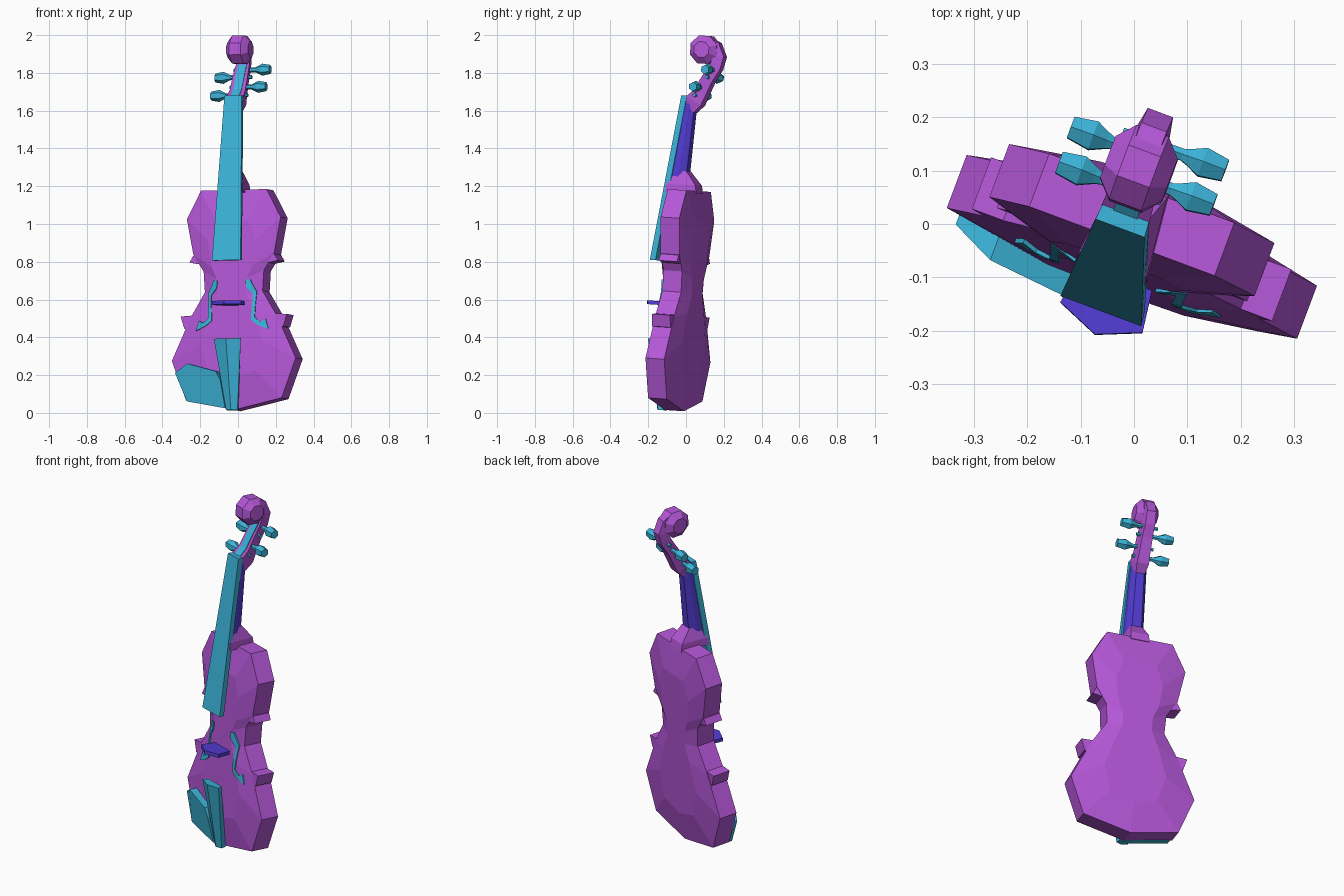
import bpy, bmesh, math
from mathutils import Matrix, Vector
from mathutils.bvhtree import BVHTree

if "Cube" in bpy.data.objects:
    bpy.data.objects.remove(bpy.data.objects["Cube"])

# Local frame: u = width, v = depth (back +), w = height; the violin is yawed and leans back
POSE = (Matrix.Translation((-0.004, -0.0615, 0)) @ Matrix.Rotation(math.radians(-3.84), 4, 'X')
        @ Matrix.Rotation(math.radians(-20.5), 4, 'Z'))


def material(name, rgb):
    m = bpy.data.materials.new(name)
    m.diffuse_color = (*rgb, 1)
    m.use_nodes = True
    m.node_tree.nodes["Principled BSDF"].inputs["Base Color"].default_value = m.diffuse_color
    return m


PURPLE = material("purple", (0.456, 0.095, 0.68))
TEAL = material("teal", (0.045, 0.45, 0.68))
INDIGO = material("indigo", (0.085, 0.045, 0.66))


def loft(name, mat, rings):
    """Skin equal-length rings of (u, v, w) points and cap both ends."""
    bm = bmesh.new()
    rows = [[bm.verts.new(p) for p in r] for r in rings]
    n = len(rows[0])
    for a, b in zip(rows, rows[1:]):
        for i in range(n):
            bm.faces.new((a[i], a[(i + 1) % n], b[(i + 1) % n], b[i]))
    bm.faces.new(rows[0])
    bm.faces.new(rows[-1])
    bmesh.ops.recalc_face_normals(bm, faces=bm.faces)
    me = bpy.data.meshes.new(name)
    bm.to_mesh(me)
    bm.free()
    me.materials.append(mat)
    ob = bpy.data.objects.new(name, me)
    bpy.context.collection.objects.link(ob)
    ob.matrix_world = POSE
    return ob


def slab(name, mat, pts, v0, v1):
    """Extrude a (u, w) outline in depth."""
    return loft(name, mat, [[(u, v, w) for u, w in pts] for v in (v0, v1)])


# Body: ribs with arched front and back
T = 0.053
half = [(0.185, 1.18), (0.265, 1.03), (0.228, 0.84), (0.17, 0.75), (0.163, 0.64),
        (0.245, 0.505), (0.35, 0.28), (0.27, 0.07)]
outline = half + [(0, 0.012)] + [(-u, w) for u, w in reversed(half)]
inner = [(u * 0.5, 0.6 + (w - 0.6) * 0.72) for u, w in outline]
body = loft("body", PURPLE, [[(u, v, w) for u, w in o] for o, v in
                             ((inner, -T - 0.03), (outline, -T), (outline, T), (inner, T + 0.03))])
tree = BVHTree.FromPolygons([v.co for v in body.data.vertices],
                            [p.vertices for p in body.data.polygons])


def front(u, w):
    hit = tree.ray_cast(Vector((u, -1, w)), Vector((0, 1, 0)))[0]
    return hit.y if hit else -T


# Corner blocks and sound holes, mirrored
hole = [(0.08, 0.70), (0.105, 0.70), (0.104, 0.66), (0.133, 0.635), (0.10, 0.65), (0.115, 0.61)]
stem_l = [(0.08, 0.70), (0.083, 0.66), (0.118, 0.62), (0.113, 0.53), (0.112, 0.485), (0.148, 0.458), (0.205, 0.435)]
stem_r = [(0.105, 0.70), (0.112, 0.68), (0.136, 0.635), (0.132, 0.54), (0.132, 0.50), (0.160, 0.475), (0.188, 0.488)]
for s, side in ((-1, "left"), (1, "right")):
    slab("lower_corner_" + side, PURPLE,
         [(s * u, w) for u, w in ((0.2, 0.52), (0.3, 0.515), (0.28, 0.45), (0.2, 0.44))], -T, T * 0.95)
    slab("upper_corner_" + side, PURPLE,
         [(s * u, w) for u, w in ((0.14, 0.78), (0.25, 0.80), (0.23, 0.835), (0.15, 0.85))], -T, T * 0.95)
    rings = []
    for (ua, wa), (ub, wb) in zip(stem_l, stem_r):
        va, vb = front(s * ua, wa), front(s * ub, wb)
        rings.append([(s * ua, va - 0.007, wa), (s * ub, vb - 0.007, wb),
                      (s * ub, vb + 0.002, wb), (s * ua, va + 0.002, wa)])
    loft("sound_hole_" + side, TEAL, rings)

# Bridge
arch = [(-0.07, -0.075), (-0.082, -0.163), (0, -0.197), (0.082, -0.163), (0.07, -0.075)]
loft("bridge", INDIGO, [[(u, v, w) for u, v in arch] for w in (0.565, 0.585)])

# Tailpiece with a ridged front
loft("tailpiece", TEAL, [[(-h, v, w), (0, v - r, w), (h, v, w), (h * 0.8, v + 0.03, w), (-h * 0.8, v + 0.03, w)]
                         for h, v, r, w in ((0.076, -0.15, 0.022, 0.385), (0.032, -0.082, 0.015, 0.01))])

# Chin rest, sloping down to the outer edge
rest = [(-0.325, -0.072, 0.215), (-0.24, -0.115, 0.26), (-0.075, -0.128, 0.215), (-0.05, -0.125, 0.17),
        (-0.035, -0.09, 0.02), (-0.255, -0.08, 0.062)]
loft("chin_rest", TEAL, [rest, [(u, -0.045, w) for u, v, w in rest]])

# Fingerboard
loft("fingerboard", TEAL, [[(-h, v, w), (h, v, w), (h * 0.95, v + 0.03, w), (-h * 0.95, v + 0.03, w)]
                           for h, v, w in ((0.081, -0.166, 0.80), (0.049, -0.063, 1.68))])

# Neck
loft("neck", INDIGO, [[(-h, f, w), (h, f, w), (h * 0.9, (f + b) / 2, w), (h * 0.5, b, w),
                       (-h * 0.5, b, w), (-h * 0.9, (f + b) / 2, w)]
                      for h, f, b, w in ((0.055, -0.095, -0.015, 1.2), (0.044, -0.038, 0.005, 1.64))])

# Heel
loft("heel", PURPLE, [[(-h, f, w), (h, f, w), (h * 0.75, b, w), (-h * 0.75, b, w)]
                      for h, f, b, w in ((0.07, -0.11, 0.06, 1.165), (0.068, -0.105, 0.05, 1.21),
                                         (0.045, -0.085, -0.01, 1.28))])

# Pegbox sweep: (v, w, half width, half thickness)
path = [(-0.015, 1.60, 0.036, 0.022), (0.005, 1.655, 0.048, 0.045), (0.035, 1.70, 0.044, 0.034),
        (0.07, 1.775, 0.042, 0.03), (0.108, 1.84, 0.038, 0.03), (0.125, 1.895, 0.036, 0.028),
        (0.098, 1.95, 0.036, 0.028), (0.05, 1.975, 0.036, 0.025)]
rings, mids = [], []
for i, (v, w, h, t) in enumerate(path):
    a, b = path[max(i - 1, 0)], path[min(i + 1, len(path) - 1)]
    d = Vector((b[0] - a[0], b[1] - a[1])).normalized()
    nv, nw = d.y, -d.x  # points to the back
    rings.append([(-h, v - nv * t, w - nw * t), (h, v - nv * t, w - nw * t),
                  (h * 0.7, v + nv * t, w + nw * t), (-h * 0.7, v + nv * t, w + nw * t)])
    mids.append((v - nv * (t + 0.004), w - nw * (t + 0.004)))
loft("pegbox", PURPLE, rings)

# Pegbox opening: thin strip on the front
loft("pegbox_opening", TEAL, [[(-0.024, v, w), (0.024, v, w), (0.024, v + 0.006, w), (-0.024, v + 0.006, w)]
                              for v, w in mids[1:5]])


def lathe(name, mat, stations, v, w, sides):
    """Turn (u, radius) stations around the width axis."""
    loft(name, mat, [[(u, v + r * math.cos(k), w + r * math.sin(k))
                      for k in ((i + 0.5) * math.tau / sides for i in range(sides))]
                     for u, r in stations])


# Scroll
lathe("scroll", PURPLE, [(-0.062, 0.045), (-0.032, 0.08), (0.032, 0.08), (0.062, 0.045)], 0.038, 1.929, 8)

# Tuning pegs, alternating sides
for i, (s, v, w) in enumerate(((-1, 0.012, 1.685), (1, 0.036, 1.73), (-1, 0.075, 1.785), (1, 0.098, 1.825))):
    lathe("tuning_peg_%d" % (i + 1), TEAL,
          [(s * u, r) for u, r in ((-0.055, 0.01), (0.065, 0.013), (0.078, 0.018), (0.105, 0.032), (0.15, 0.024))],
          v, w, 6)
